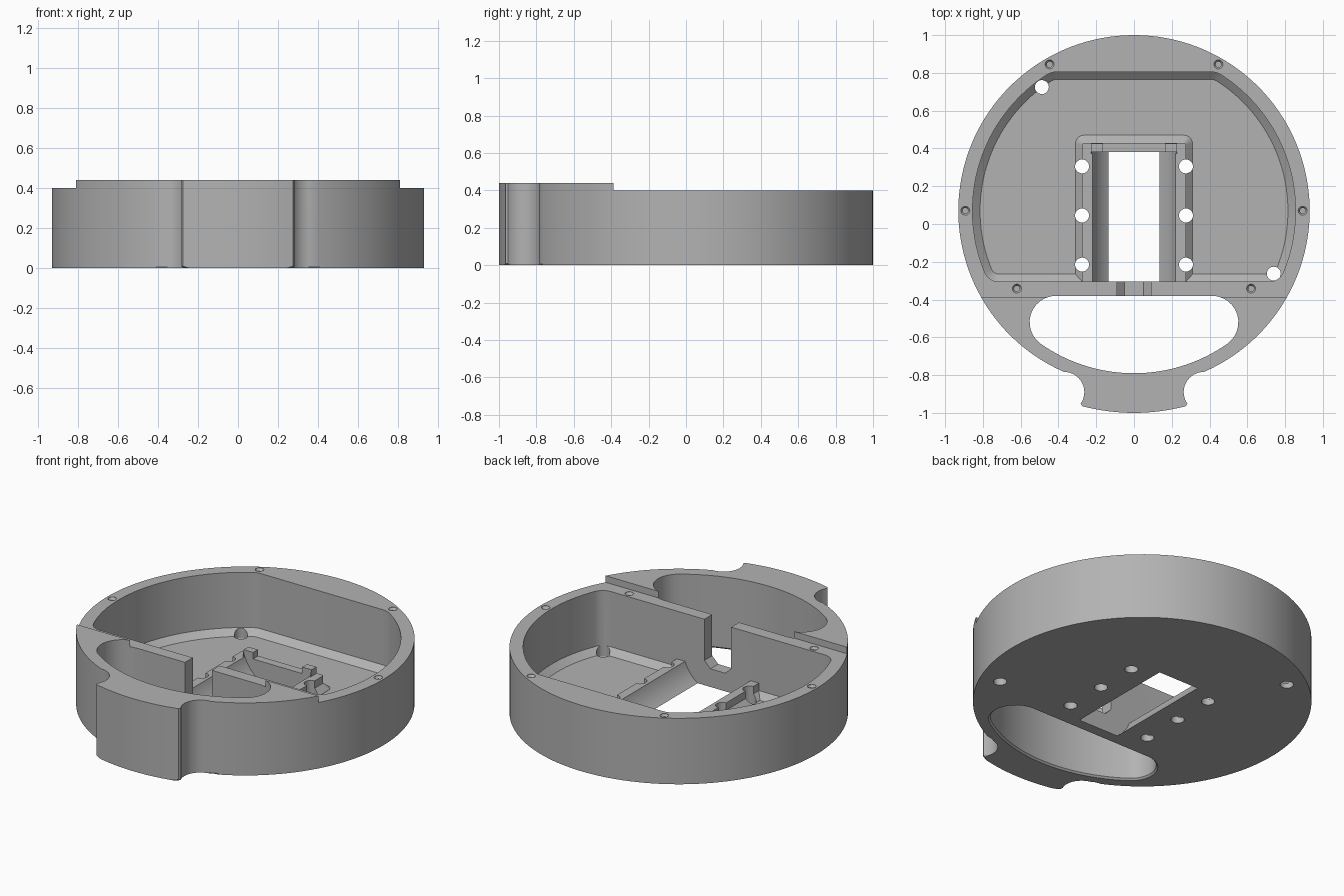
import bpy, bmesh, math
from mathutils import Matrix

if "Cube" in bpy.data.objects:
    bpy.data.objects.remove(bpy.data.objects["Cube"])

CY = 0.07           # centre of the round body in y
FLOOR = 0.03        # cavity floor height

grey = bpy.data.materials.new("plain grey")
grey.diffuse_color = (0.45, 0.45, 0.45, 1)
grey.use_nodes = True
grey.node_tree.nodes["Principled BSDF"].inputs["Base Color"].default_value = grey.diffuse_color


def finish(name, bm):
    bmesh.ops.recalc_face_normals(bm, faces=bm.faces)
    me = bpy.data.meshes.new(name)
    bm.to_mesh(me)
    bm.free()
    me.materials.append(grey)
    ob = bpy.data.objects.new(name, me)
    bpy.context.collection.objects.link(ob)
    return ob


def loft(name, rings, bevel=0):
    """rings: list of (outline, z) with equal point counts."""
    bm = bmesh.new()
    loops = [[bm.verts.new((x, y, z)) for x, y in pts] for pts, z in rings]
    n = len(loops[0])
    for a, b in zip(loops, loops[1:]):
        for i in range(n):
            j = (i + 1) % n
            bm.faces.new((a[i], a[j], b[j], b[i]))
    base = bm.faces.new(loops[0][::-1])
    bm.faces.new(loops[-1])
    if bevel:
        bmesh.ops.bevel(bm, geom=list(base.edges), offset=bevel, segments=1,
                        affect='EDGES', profile=0.5)
    return finish(name, bm)


def rect(x0, x1, y0, y1):
    return [(x0, y0), (x1, y0), (x1, y1), (x0, y1)]


def box(name, x0, x1, y0, y1, z0, z1):
    return loft(name, [(rect(x0, x1, y0, y1), z0), (rect(x0, x1, y0, y1), z1)])


def arc(cx, cy, r, a0, a1, n):
    return [(cx + r * math.cos(math.radians(a0 + (a1 - a0) * i / n)),
             cy + r * math.sin(math.radians(a0 + (a1 - a0) * i / n))) for i in range(n + 1)]


def mirrored(half):
    """Close a right-hand outline with its mirror image."""
    return half + [(-x, y) for x, y in reversed(half) if x > 1e-5]


def chord_outline(R, top, rt, bottom=None, rb=0):
    """Circle cut by a flat top (and bottom) with rounded corners."""
    cy = top - rt
    cx = math.sqrt((R - rt) ** 2 - (cy - CY) ** 2)
    a0 = math.degrees(math.atan2(cy - CY, cx))
    half = arc(cx, cy, rt, 90, a0, 12)
    if bottom is None:
        return mirrored(half + arc(0, CY, R, a0, -90, 28)[1:])
    by = bottom + rb
    bx = math.sqrt((R - rb) ** 2 - (by - CY) ** 2)
    a1 = math.degrees(math.atan2(by - CY, bx))
    half += arc(0, CY, R, a0, a1, 32)[1:]
    return mirrored(half + arc(bx, by, rb, a1, -90, 8)[1:])


def circle(x, y, r, n=24):
    return arc(x, y, r, 0, 360 * (n - 1) / n, n - 1)


def combine(target, tool, op='DIFFERENCE'):
    m = target.modifiers.new("bool", 'BOOLEAN')
    m.operation, m.object, m.solver = op, tool, 'EXACT'
    bpy.context.view_layer.objects.active = target
    bpy.ops.object.modifier_apply(modifier=m.name)
    bpy.data.objects.remove(tool, do_unlink=True)


# Round body with a waisted front tab
start = math.degrees(math.atan2(-0.783 - CY, 0.37))
half = arc(0, CY, 0.93, 90, start, 60)
half += arc(0.37, -0.89, 0.107, 90, 215, 14)[1:]
half += arc(0, CY, 1.07, -75.1, -90, 8)
outline = mirrored(half)
body = loft("housing", [(outline, 0), (outline, 0.44)], bevel=0.01)

# Lower the rear rim, leaving the raised front
combine(body, box("rim_cut", -1.2, 1.2, -0.387, 1.2, 0.40, 0.6))

# Main cavity with a chamfered floor edge
low = chord_outline(0.815, 0.765, 0.06, -0.265, 0.04)
full = chord_outline(0.855, 0.805, 0.10, -0.305, 0.08)
combine(body, loft("cavity_cut", [(low, FLOOR), (full, 0.065), (full, 0.6)]))

# Front grip opening, chamfered underneath
grip = chord_outline(0.86, -0.38, 0.14)
wide = chord_outline(0.88, -0.36, 0.16)
combine(body, loft("grip_cut", [(wide, -0.01), (grip, 0.01), (grip, 0.6)]))


# Cradle in the middle, with sloped skirt and two end posts
def pad(w, top, r):
    half = [(0, top)] + arc(w - r, top - r, r, 90, 0, 6) + [(w, -0.33)]
    return mirrored(half + [(0, -0.33)])


combine(body, loft("cradle", [(pad(0.31, 0.47, 0.045), 0.015),
                              (pad(0.31, 0.47, 0.045), FLOOR + 0.001),
                              (pad(0.275, 0.43, 0.012), 0.065),
                              (pad(0.275, 0.43, 0.012), 0.11)]), 'UNION')
for s in (-1, 1):
    x0, x1 = sorted((s * 0.165, s * 0.228))
    combine(body, box("cradle_post", x0, x1, 0.372, 0.425, 0.05, 0.15), 'UNION')

# Curved trough breaking through the floor
trough = loft("trough_cut", [(circle(0, 0, 0.235, 64), -0.3425),
                             (circle(0, 0, 0.235, 64), 0.3425)])
trough.data.transform(Matrix.Translation((0, 0.0375, 0.192)) @ Matrix.Rotation(math.pi / 2, 4, 'X'))
combine(body, trough)
combine(body, box("floor_opening_cut", -0.134, 0.134, -0.3045, 0.3795, -0.1, 0.1))

# Cable slot through the dividing wall
slot_pts = [(-0.09, 0.6), (-0.09, 0.15), (-0.05, 0.11), (0.05, 0.11), (0.09, 0.15), (0.09, 0.6)]
slot = loft("slot_cut", [(slot_pts, 0.28), (slot_pts, 0.42)])
slot.data.transform(Matrix.Rotation(math.pi / 2, 4, 'X'))
combine(body, slot)

# Through holes in the floor
holes = [(s * 0.275, y) for s in (-1, 1) for y in (0.305, 0.045, -0.215)]
for x, y in holes + [(-0.488, 0.725), (0.74, -0.263)]:
    c = circle(x, y, 0.037)
    combine(body, loft("hole_cut", [(c, -0.1), (c, 0.2)]))

# Countersunk screw holes around the rim
for s in (-1, 1):
    for x, y in ((0.447, 0.845), (0.893, 0.07), (0.62, -0.342)):
        a, b = circle(s * x, y, 0.015, 16), circle(s * x, y, 0.024, 16)
        combine(body, loft("screw_cut", [(a, 0.28), (a, 0.385), (b, 0.398), (b, 0.45)]))

# Smooth the curved walls, keep edges sharp
bpy.ops.object.select_all(action='DESELECT')
body.select_set(True)
bpy.context.view_layer.objects.active = body
bpy.ops.object.shade_smooth_by_angle(angle=math.radians(25))
